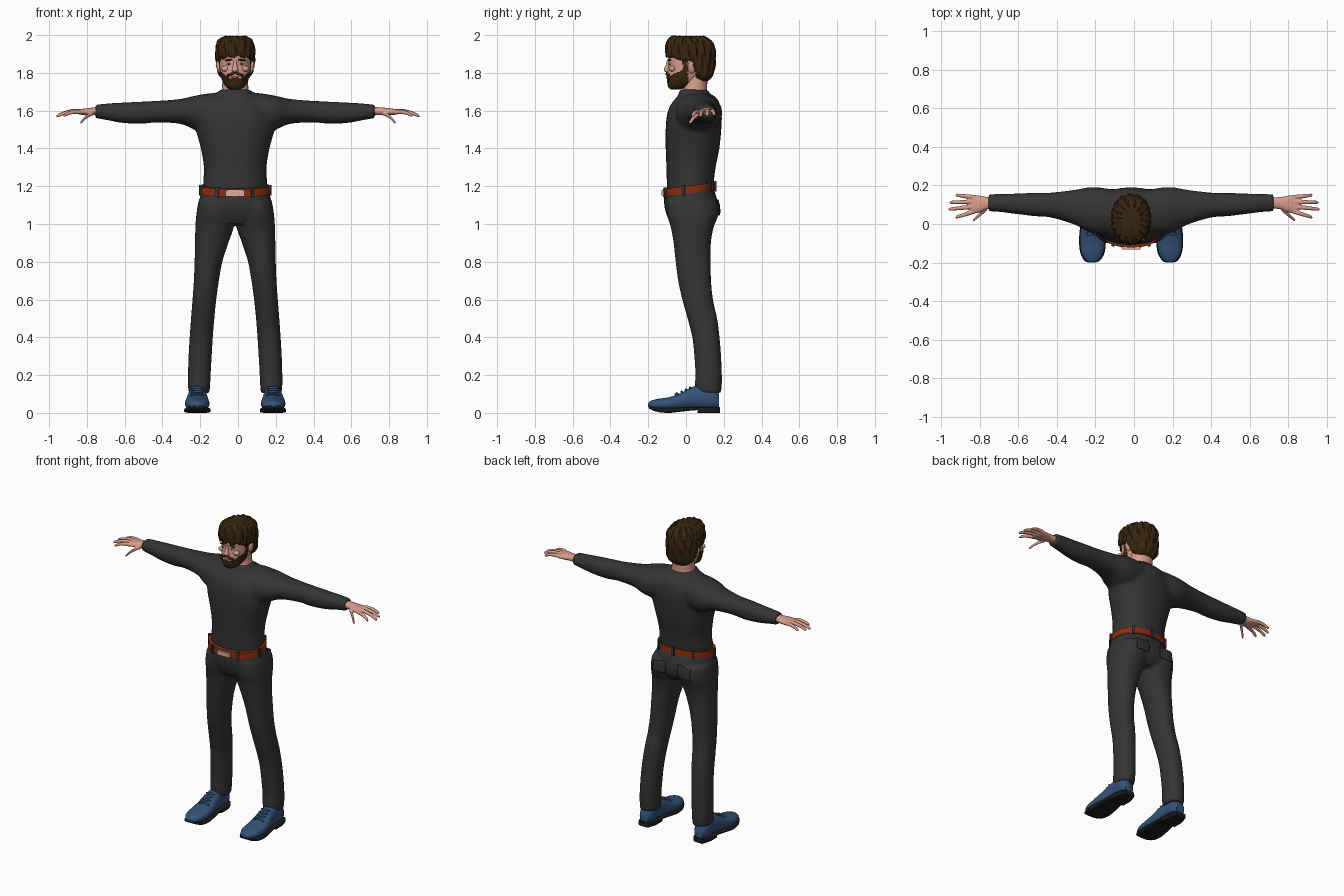
import bpy, bmesh, math
from mathutils import Matrix, Vector

if "Cube" in bpy.data.objects:
    bpy.data.objects.remove(bpy.data.objects["Cube"], do_unlink=True)

CX = -0.015  # body centre line


def material(name, r, g, b):
    m = bpy.data.materials.new(name)
    m.use_nodes = True
    m.diffuse_color = (r, g, b, 1)
    m.node_tree.nodes["Principled BSDF"].inputs["Base Color"].default_value = (r, g, b, 1)
    return m


CLOTH = material("charcoal cloth", .034, .034, .034)
SKIN = material("skin", .68, .34, .26)
HAIR = material("brown hair", .04, .019, .005)
LEATHER = material("belt leather", .25, .028, .005)
BUCKLE = material("buckle metal", .72, .42, .34)
BLUE = material("blue shoe leather", .035, .085, .19)
SOLE = material("dark sole", .012, .012, .013)
WHITE = material("eye white", .7, .68, .66)
LIP = material("lip", .42, .13, .11)


def catmull(rows, steps):
    """Smoothly interpolate between the given sections."""
    out = []
    last = len(rows) - 1
    for i in range(last):
        p = [rows[max(0, min(last, i + k))] for k in (-1, 0, 1, 2)]
        for s in range(steps):
            u = s / steps
            out.append([b + .5 * u * (c - a + u * (2*a - 5*b + 4*c - d + u * (3*(b - c) + d - a)))
                        for a, b, c, d in zip(*p)])
    return out + [list(rows[-1])]


def loft(bm, axis, rows, n=28, power=2.2, steps=4, side=1):
    """Rows are (position, a_min, a_max, b_min, b_max) along the axis."""
    rings = []
    for t, a0, a1, b0, b1 in catmull(rows, steps):
        ring = []
        for k in range(n):
            w = 2 * math.pi * k / n
            c, s = math.cos(w), math.sin(w)
            a = (a0 + a1) / 2 + (a1 - a0) / 2 * math.copysign(abs(c) ** (2 / power), c)
            b = (b0 + b1) / 2 + (b1 - b0) / 2 * math.copysign(abs(s) ** (2 / power), s)
            x, y, z = {"x": (t, a, b), "y": (a, t, b), "z": (a, b, t)}[axis]
            ring.append(bm.verts.new((x * side, y, z)))
        rings.append(ring)
    faces = [bm.faces.new(rings[0]), bm.faces.new(rings[-1])]
    for r, q in zip(rings, rings[1:]):
        for k in range(n):
            faces.append(bm.faces.new((r[k], r[(k + 1) % n], q[(k + 1) % n], q[k])))
    bmesh.ops.recalc_face_normals(bm, faces=faces)


def sym(rows):
    return [(z, -w, w, y0, y1) for z, w, y0, y1 in rows]


def ball(bm, centre, size, tilt=0):
    m = Matrix.Translation(centre) @ Matrix.Rotation(tilt, 4, "Y") @ Matrix.Diagonal((*size, 1))
    bmesh.ops.create_uvsphere(bm, u_segments=20, v_segments=12, radius=1, matrix=m)


def box(bm, centre, size, turn=0):
    m = Matrix.Translation(centre) @ Matrix.Rotation(turn, 4, "Z") @ Matrix.Diagonal((*size, 1))
    bmesh.ops.create_cube(bm, size=1, matrix=m)


def finish(bm, name, *mats, x=CX, sharp=45, voxel=0, smooth=0):
    me = bpy.data.meshes.new(name)
    bm.to_mesh(me)
    bm.free()
    for m in mats:
        me.materials.append(m)
    me.polygons.foreach_set("use_smooth", [True] * len(me.polygons))
    me.set_sharp_from_angle(angle=math.radians(sharp))
    ob = bpy.data.objects.new(name, me)
    ob.location.x = x
    bpy.context.scene.collection.objects.link(ob)
    if voxel:
        mod = ob.modifiers.new("fuse", "REMESH")
        mod.mode, mod.voxel_size, mod.use_smooth_shade = "VOXEL", voxel, True
    if smooth:
        mod = ob.modifiers.new("soften", "SMOOTH")
        mod.iterations, mod.factor = smooth, .5
    return ob


# Sweater: torso, collar and both sleeves fused
bm = bmesh.new()
loft(bm, "z", sym([(1.16, .168, -.1, .14), (1.22, .17, -.102, .147), (1.3, .166, -.104, .157),
                   (1.4, .182, -.108, .177), (1.5, .208, -.108, .187), (1.57, .205, -.102, .19),
                   (1.62, .185, -.088, .183), (1.66, .15, -.06, .168), (1.685, .1, -.035, .14)]))
loft(bm, "z", sym([(1.64, .1, -.055, .14), (1.68, .092, -.042, .128), (1.712, .084, -.034, .118)]))
for s in (1, -1):
    loft(bm, "x", [(0, -.05, .16, 1.5, 1.69), (.1, -.055, .18, 1.49, 1.695), (.2, -.05, .192, 1.495, 1.682),
                   (.29, -.005, .178, 1.53, 1.662), (.415, .033, .163, 1.537, 1.652),
                   (.5, .04, .162, 1.53, 1.648), (.6, .052, .158, 1.535, 1.643),
                   (.68, .062, .156, 1.55, 1.638), (.74, .066, .154, 1.56, 1.632)], side=s)
finish(bm, "sweater", CLOTH, voxel=.011, smooth=6)

# Trousers: hips and both legs fused
bm = bmesh.new()
loft(bm, "z", sym([(1.185, .176, -.108, .147), (1.14, .188, -.116, .162), (1.09, .198, -.114, .172),
                   (1.04, .195, -.1, .165), (1, .15, -.08, .13)]))
for s in (1, -1):
    loft(bm, "z", [(1.12, .01, .195, -.1, .168), (1.05, .002, .206, -.1, .172), (.98, .008, .211, -.08, .146),
                   (.9, .036, .213, -.066, .132), (.8, .068, .215, -.055, .131), (.7, .086, .219, -.042, .133),
                   (.6, .1, .226, -.02, .143), (.5, .11, .234, .008, .165), (.4, .118, .241, .033, .178),
                   (.3, .124, .247, .044, .186), (.2, .13, .25, .05, .19), (.15, .132, .25, .046, .19),
                   (.105, .136, .247, .05, .186)], side=s)
trousers = finish(bm, "trousers", CLOTH, voxel=.01, smooth=4)

# Back pockets wrapped onto the trousers
bm = bmesh.new()
for s in (1, -1):
    m = Matrix.Translation((s * .095, .2, 1.09)) @ Matrix.Rotation(math.pi / 2, 4, "X")
    bmesh.ops.create_grid(bm, x_segments=8, y_segments=8, size=.048, matrix=m)
pockets = finish(bm, "back_pockets", CLOTH)
wrap = pockets.modifiers.new("wrap", "SHRINKWRAP")
wrap.target, wrap.offset = trousers, .004
pockets.modifiers.new("thickness", "SOLIDIFY").thickness = .006

# Belt, tilted down toward the front
TILT = .13
belt_mid, belt_rad = .015, Vector((.185, .138))
bm = bmesh.new()
loft(bm, "z", sym([(1.162, .185, -.123, .153), (1.203, .183, -.121, .151)]), n=48, steps=1)
for v in bm.verts:
    v.co.z += TILT * (v.co.y - belt_mid)
finish(bm, "belt", LEATHER)

bm = bmesh.new()
for deg in (-118, -62, -10, 50, 90, 130, 190):
    w = math.radians(deg)
    c, s = math.cos(w), math.sin(w)
    x = belt_rad.x * math.copysign(abs(c) ** .91, c)
    y = belt_rad.y * math.copysign(abs(s) ** .91, s)
    box(bm, (x, belt_mid + y, 1.182 + TILT * y), (.016, .016, .054),
        math.atan2(s / belt_rad.y, c / belt_rad.x) - math.pi / 2)
finish(bm, "belt_loops", CLOTH)

bm = bmesh.new()
box(bm, (0, -.123, 1.164), (.1, .016, .034))
bmesh.ops.bevel(bm, geom=bm.edges[:], offset=.004, segments=2, affect="EDGES")
finish(bm, "belt_buckle", BUCKLE)

# Shoes
bm = bmesh.new()
for s in (1, -1):
    loft(bm, "y", [(-.2, .19, .214, .034, .05), (-.19, .168, .236, .022, .062), (-.15, .144, .258, .014, .074),
                   (-.09, .136, .266, .012, .083), (-.03, .14, .262, .014, .104), (.03, .148, .252, .018, .136),
                   (.08, .15, .248, .018, .145), (.14, .152, .246, .018, .13), (.175, .168, .23, .022, .1)], side=s)
finish(bm, "shoes", BLUE, sharp=60)

bm = bmesh.new()
for s in (1, -1):
    loft(bm, "y", [(-.2, .186, .218, .034, .043), (-.19, .162, .242, .02, .036), (-.15, .138, .263, .005, .028),
                   (-.09, .131, .27, 0, .026), (-.03, .135, .266, .006, .028), (.05, .144, .256, .014, .032),
                   (.13, .145, .253, .014, .032), (.18, .164, .235, .014, .032)], power=5, side=s)
    loft(bm, "y", [(.06, .145, .255, 0, .026), (.13, .146, .252, 0, .026),
                   (.18, .164, .235, 0, .026)], power=6, side=s)
finish(bm, "soles_and_heels", SOLE)

bm = bmesh.new()
for s in (1, -1):
    for k in range(4):
        ball(bm, (s * .2, -.045 + .022 * k, .1 + .011 * k), (.034, .006, .007))
    for d in (-1, 1):
        ball(bm, (s * .2 + d * .02, -.05, .098), (.02, .01, .006), d * .4)
finish(bm, "shoe_laces", BLUE)

# Hands: palm, four fingers and thumb fused
bm = bmesh.new()
digits = [((.83, .064, 1.592), (.925, .034, 1.572)), ((.83, .09, 1.596), (.962, .076, 1.57)),
          ((.83, .115, 1.597), (.956, .112, 1.574)), ((.82, .138, 1.594), (.925, .15, 1.578)),
          ((.765, .078, 1.588), (.835, .018, 1.532))]
for s in (1, -1):
    loft(bm, "x", [(.7, .082, .138, 1.575, 1.62), (.76, .076, .14, 1.576, 1.617), (.8, .06, .147, 1.575, 1.613),
                   (.84, .054, .149, 1.58, 1.607), (.855, .07, .135, 1.586, 1.602)], side=s)
    for a, b in digits:
        rows = []
        for u, r in ((0, .012), (.3, .0115), (.65, .010), (.93, .0085), (1, .004)):
            x, y, z = Vector(a).lerp(Vector(b), u)
            z += .01 * math.sin(math.pi * u)
            rows.append((x, y - r, y + r, z - r, z + r))
        loft(bm, "x", rows, n=14, side=s)
finish(bm, "hands", SKIN, x=0, voxel=.004, smooth=3)

# Neck
bm = bmesh.new()
loft(bm, "z", sym([(1.67, .08, -.03, .115), (1.72, .07, -.015, .112), (1.8, .066, -.01, .115)]))
finish(bm, "neck", SKIN)

# Head, with the beard coloured along the jaw
bm = bmesh.new()
loft(bm, "z", sym([(1.712, .025, -.08, -.03), (1.725, .048, -.094, .01), (1.755, .067, -.1, .06),
                   (1.8, .079, -.098, .11), (1.85, .084, -.093, .135), (1.9, .085, -.093, .14),
                   (1.95, .075, -.08, .13), (1.98, .04, -.04, .09)]), n=72, steps=8)
for f in bm.faces:
    x, y, z = f.calc_center_median()
    jaw = y < .005 and z < 1.772 + .9 * max(0, abs(x) - .035)
    sideburn = -.018 < y < .012 and z < 1.88
    f.material_index = int(jaw or sideburn)
finish(bm, "head_and_beard", SKIN, HAIR)

# Nose, ears and brow ridge
bm = bmesh.new()
loft(bm, "z", sym([(1.866, .008, -.101, -.07), (1.84, .011, -.108, -.07), (1.82, .016, -.117, -.07),
                   (1.81, .018, -.115, -.07), (1.803, .01, -.105, -.07)]), n=20)
for s in (1, -1):
    ball(bm, (s * .088, .03, 1.83), (.011, .021, .033), s * .2)
    ball(bm, (s * .052, -.072, 1.822), (.022, .016, .016))
finish(bm, "nose_ears_and_cheeks", SKIN)

# Facial details
whites, darks, lips = bmesh.new(), bmesh.new(), bmesh.new()
for s in (1, -1):
    ball(whites, (s * .033, -.083, 1.848), (.013, .009, .006))
    ball(darks, (s * .033, -.089, 1.848), (.005, .005, .005))
    ball(darks, (s * .034, -.088, 1.868), (.021, .01, .005), s * .12)
    ball(darks, (s * .019, -.099, 1.794), (.025, .009, .007), s * .35)
    ball(darks, (s * .04, -.089, 1.776), (.008, .009, .017))
ball(lips, (0, -.098, 1.776), (.022, .007, .006))
finish(whites, "eyes", WHITE)
finish(darks, "pupils_eyebrows_and_moustache", HAIR)
finish(lips, "lips", LIP)

# Hair: rippled cap trimmed to the hairline
bm = bmesh.new()
loft(bm, "z", sym([(1.757, .055, .05, .115), (1.785, .083, .01, .14), (1.83, .098, -.07, .151),
                   (1.88, .102, -.103, .155), (1.94, .1, -.105, .149), (1.975, .085, -.096, .125),
                   (1.995, .05, -.07, .09)]), n=96, steps=8)
for v in bm.verts:
    w = math.atan2(v.co.x, v.co.y - .025)
    wave = .0035 * math.sin(17 * w + 25 * v.co.z) + .0025 * math.sin(31 * w - 40 * v.co.z)
    v.co += Vector((math.sin(w), math.cos(w), .5)) * wave
trim = []
for f in bm.faces:
    x, y, z = f.calc_center_median()
    front = 1.872 + .014 * math.cos(14 * x) + .006 * math.sin(120 * x)
    line = front if y < -.04 else 1.865 if y < .035 else 1.865 - 4 * (y - .035)
    if z < line:
        trim.append(f)
bmesh.ops.delete(bm, geom=trim, context="FACES")
hair = finish(bm, "hair", HAIR)
hair.modifiers.new("thickness", "SOLIDIFY").thickness = .016
